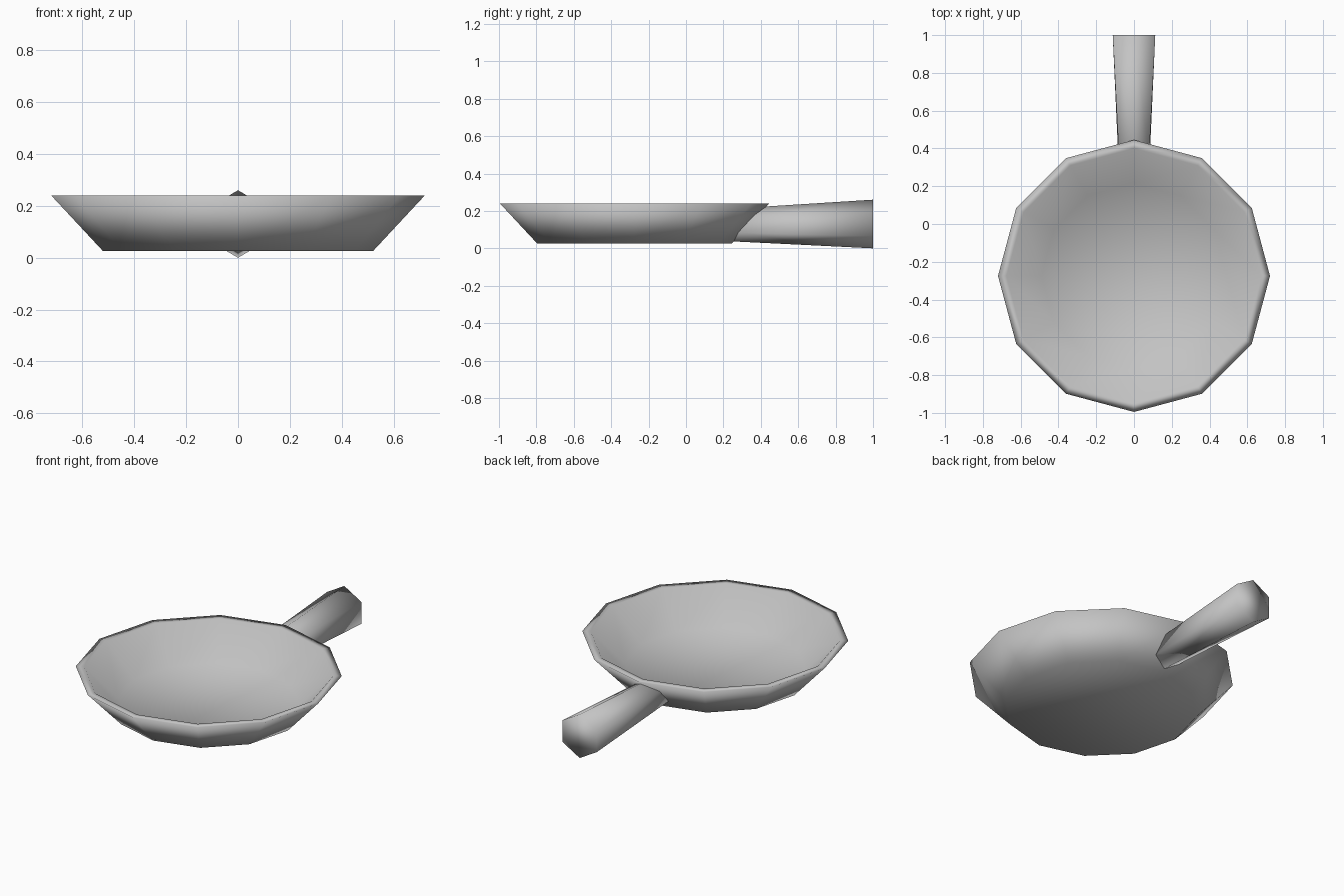
import bpy
import bmesh
import math
from mathutils import Matrix

cube = bpy.data.objects.get("Cube")
if cube:
    bpy.data.objects.remove(cube, do_unlink=True)

GREY = (0.55, 0.55, 0.55, 1)
metal = bpy.data.materials.new("grey_metal")
metal.use_nodes = True
metal.diffuse_color = GREY
metal.node_tree.nodes["Principled BSDF"].inputs["Base Color"].default_value = GREY


def ring(bm, radius, sides, matrix):
    """Regular polygon of vertices placed by a matrix."""
    return bmesh.ops.create_circle(bm, segments=sides, radius=radius, matrix=matrix)["verts"]


def build(name, sides, rings):
    """Loft (radius, matrix) rings, cap both ends and shade smooth."""
    bm = bmesh.new()
    loops = [ring(bm, r, sides, m) for r, m in rings]
    for a, b in zip(loops, loops[1:]):
        for i in range(sides):
            j = (i + 1) % sides
            bm.faces.new((a[i], a[j], b[j], b[i]))
    bm.faces.new(loops[0])
    bm.faces.new(loops[-1])
    bmesh.ops.recalc_face_normals(bm, faces=bm.faces)
    for f in bm.faces:
        f.smooth = True
    mesh = bpy.data.meshes.new(name)
    bm.to_mesh(mesh)
    bm.free()
    mesh.materials.append(metal)
    obj = bpy.data.objects.new(name, mesh)
    bpy.context.collection.objects.link(obj)
    return obj


# Twelve-sided pan: outer base, outer rim, inner rim, inner floor
PAN_Y = -0.275
profile = [(0.52, 0.025), (0.72, 0.24), (0.675, 0.24), (0.49, 0.06)]
build("pan_body", 12, [(r, Matrix.Translation((0, PAN_Y, z))) for r, z in profile])

# Six-sided flared handle, its root slanted to sit within the pan wall
upright = Matrix.Rotation(math.pi / 2, 4, 'X')
slant = Matrix.Identity(4)
slant[1][2] = 0.93
root = Matrix.Translation((0, 0.315, 0.13)) @ slant @ upright
tip = Matrix.Translation((0, 1.0, 0.13)) @ upright
handle = build("handle", 6, [(0.092, root), (0.13, tip)])
